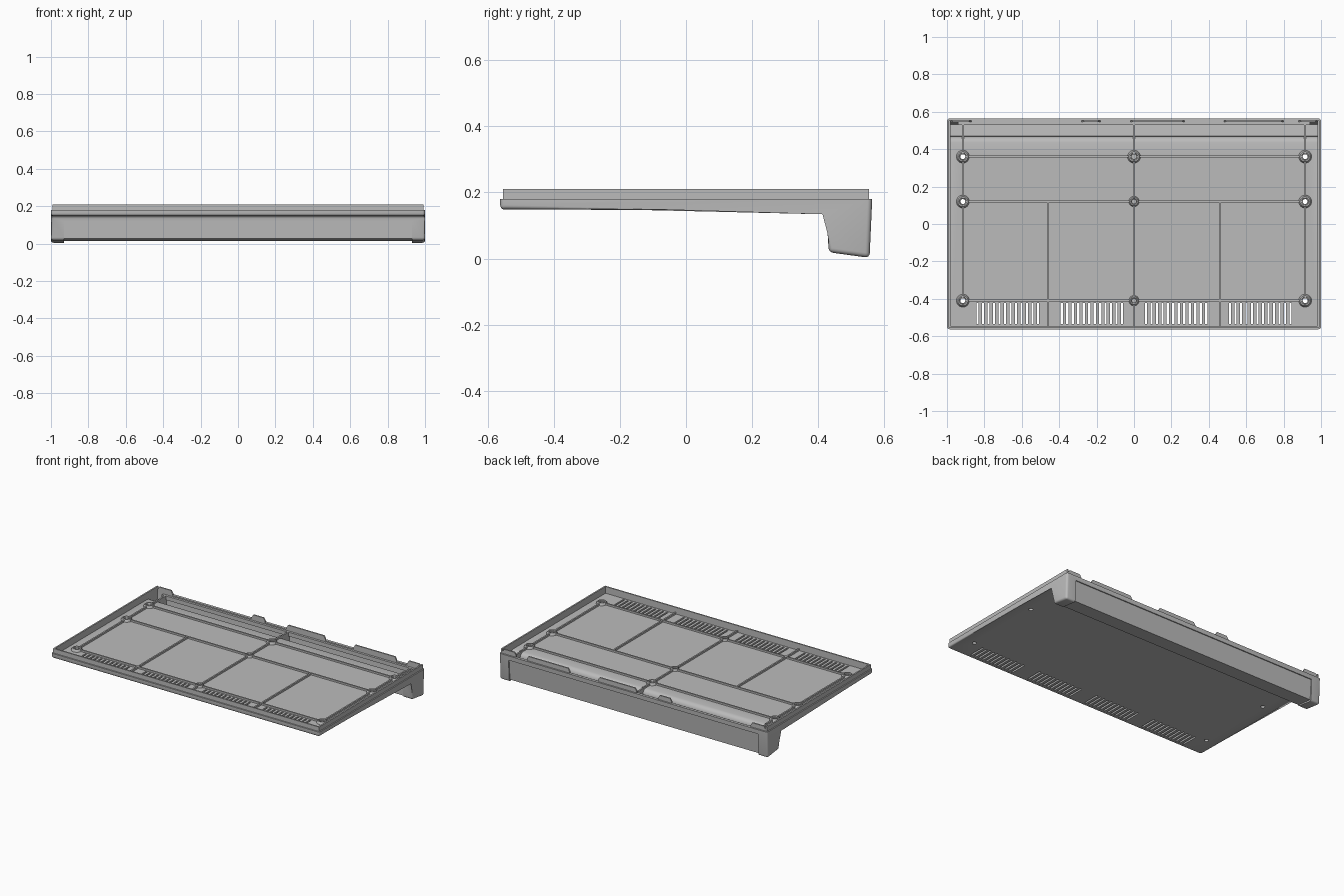
import bpy, bmesh, math

cube = bpy.data.objects.get("Cube")
if cube:
    bpy.data.objects.remove(cube, do_unlink=True)

grey = bpy.data.materials.new("matte_grey")
grey.use_nodes = True
GREY = (0.5, 0.5, 0.5, 1)
grey.diffuse_color = GREY
grey.node_tree.nodes["Principled BSDF"].inputs["Base Color"].default_value = GREY


def finish(bm, name):
    bmesh.ops.recalc_face_normals(bm, faces=bm.faces[:])
    mesh = bpy.data.meshes.new(name)
    bm.to_mesh(mesh)
    bm.free()
    mesh.materials.append(grey)
    obj = bpy.data.objects.new(name, mesh)
    bpy.context.collection.objects.link(obj)
    return obj


def prism(bm, pts, a, b, axis="x"):
    """Extrude a profile from a to b: (y, z) points along x, or (x, z) along y."""
    place = (lambda t, p: (t, *p)) if axis == "x" else (lambda t, p: (p[0], t, p[1]))
    ends = [[bm.verts.new(place(t, p)) for p in pts] for t in (a, b)]
    n = len(pts)
    for end in ends:
        bm.faces.new(end)
    for i in range(n):
        j = (i + 1) % n
        bm.faces.new((ends[0][i], ends[0][j], ends[1][j], ends[1][i]))


def box(bm, x0, x1, y0, y1, z0, z1):
    prism(bm, [(y0, z0), (y1, z0), (y1, z1), (y0, z1)], x0, x1)


def smooth(obj):
    bpy.ops.object.select_all(action="DESELECT")
    obj.select_set(True)
    bpy.context.view_layer.objects.active = obj
    bpy.ops.object.shade_smooth_by_angle(angle=math.radians(35))


def cut(obj, cutter):
    mod = obj.modifiers.new("cut", "BOOLEAN")
    mod.operation = "DIFFERENCE"
    mod.solver = "EXACT"
    mod.object = cutter
    cutter.hide_render = True
    bpy.context.view_layer.objects.active = obj
    bpy.ops.object.modifier_apply(modifier=mod.name)
    bpy.data.objects.remove(cutter, do_unlink=True)


FLOOR, RIM, TOP = 0.165, 0.18, 0.21
SIDE_X = 0.915
ROWS = (0.36, 0.12, -0.41)

# Rounded outer body: flat tray with a deep rear block
bm = bmesh.new()
prism(bm, [(-0.563, RIM), (-0.563, 0.148), (0.427, 0.148), (0.432, 0.019),
           (0.556, 0.002), (0.564, RIM)], -1, 1)
edges = [e for e in bm.edges if min(v.co.z for v in e.verts) < RIM - 0.001]
bmesh.ops.bevel(bm, geom=edges, offset=0.014, segments=4, profile=0.5,
                affect="EDGES", clamp_overlap=True)
tray = finish(bm, "tray")

# Rear block set back between the two end feet
bm = bmesh.new()
prism(bm, [(0.40, -0.05), (0.7, -0.05), (0.7, 0.15), (0.556, 0.15),
           (0.547, 0.014), (0.438, 0.026), (0.435, 0.12), (0.40, 0.12)], -0.93, 0.93)
cut(tray, finish(bm, "foot_cutter"))

# Hollow inside, with a rolled edge down into the rear trough
bm = bmesh.new()
prism(bm, [(-0.545, 0.3), (-0.545, FLOOR), (0.435, FLOOR), (0.45, 0.161),
           (0.461, 0.152), (0.467, 0.138), (0.47, 0.04), (0.532, 0.034),
           (0.545, 0.15), (0.545, 0.3)], -0.982, 0.982)
cut(tray, finish(bm, "hollow_cutter"))

# Ventilation slots and screw holes
bm = bmesh.new()
for centre in (-0.675, -0.225, 0.225, 0.675):
    for i in range(12):
        x = centre + (i - 5.5) * 0.0293
        box(bm, x - 0.006, x + 0.006, -0.535, -0.422, 0.1, 0.25)
for sx in (-1, 1):
    for y in ROWS:
        ring = [(sx * SIDE_X + 0.013 * math.cos(k * math.tau / 20),
                 y + 0.013 * math.sin(k * math.tau / 20)) for k in range(20)]
        low, high = [[bm.verts.new((*p, z)) for p in ring] for z in (0.1, 0.25)]
        bm.faces.new(low)
        bm.faces.new(high)
        for k in range(20):
            j = (k + 1) % 20
            bm.faces.new((low[k], low[j], high[j], high[k]))
cut(tray, finish(bm, "slot_cutter"))
smooth(tray)

# Thin raised lip on the front and sides
bm = bmesh.new()
box(bm, -0.992, 0.992, -0.554, -0.545, 0.17, TOP)
for s in (-1, 1):
    box(bm, min(s * 0.992, s * 0.982), max(s * 0.992, s * 0.982), -0.545, 0.554, 0.17, TOP)
finish(bm, "lip")

# Broken rear lip with sloped ends
bm = bmesh.new()
for a, b in ((-0.982, -0.87), (-0.28, -0.18), (-0.02, 0.27), (0.48, 0.8), (0.88, 0.982)):
    prism(bm, [(a, 0.17), (b, 0.17), (b, 0.19), (b - 0.012, TOP),
               (a + 0.012, TOP), (a, 0.19)], 0.545, 0.554, "y")
finish(bm, "rear_lip")

# Ledge along the inside of the rear wall
bm = bmesh.new()
box(bm, -0.94, 0.94, 0.53, 0.547, 0.145, 0.172)
finish(bm, "rear_ledge")

# Stiffening ribs on the floor
bm = bmesh.new()
R, RIB = 0.005, 0.177


def rib_along_y(x, y0, y1):
    """Floor rib running front to back, broken at the bosses."""
    stops = [y0] + [y for y in sorted(ROWS) if y0 < y < y1 or y in (y0, y1)] + [y1]
    for a, b in zip(stops, stops[1:]):
        a2 = a + (0.018 if a in ROWS else 0)
        b2 = b - (0.018 if b in ROWS else 0)
        if b2 > a2:
            box(bm, x - R, x + R, a2, b2, 0.16, RIB)


for x in (-SIDE_X, SIDE_X):
    rib_along_y(x, -0.41, 0.46)
rib_along_y(0, -0.547, 0.46)
for x in (-0.46, 0.46):
    box(bm, x - R, x + R, -0.547, 0.12, 0.16, RIB)
for y in ROWS:
    for s in (-1, 1):
        a, b = sorted((s * 0.018, s * (SIDE_X - 0.018)))
        box(bm, a, b, y - R, y + R, 0.16, RIB)
finish(bm, "floor_ribs")

# Partitions across the trough
bm = bmesh.new()
for x in (-SIDE_X, 0, SIDE_X):
    box(bm, x - R, x + R, 0.45, 0.54, 0.03, 0.172)
finish(bm, "trough_partitions")


# Screw bosses turned from a profile
def boss(name, x, y, size):
    bm = bmesh.new()
    pts = [(0.035, 0.163), (0.033, 0.172), (0.027, 0.181), (0.02, 0.181),
           (0.018, 0.174), (0.013, 0.174), (0.013, 0.15)]
    verts = [bm.verts.new((r * size, 0, z)) for r, z in pts]
    prof = [bm.edges.new(p) for p in zip(verts, verts[1:])]
    bmesh.ops.spin(bm, geom=verts + prof, cent=(0, 0, 0), axis=(0, 0, 1),
                   angle=math.tau, steps=24, use_merge=True)
    bmesh.ops.remove_doubles(bm, verts=bm.verts[:], dist=1e-5)
    obj = finish(bm, name)
    obj.location = (x, y, 0)
    smooth(obj)


for i, y in enumerate(ROWS):
    boss(f"left_boss_{i}", SIDE_X, y, 1)
    boss(f"right_boss_{i}", -SIDE_X, y, 1)
    boss(f"middle_boss_{i}", 0, y, 1 if i == 0 else 0.8)
